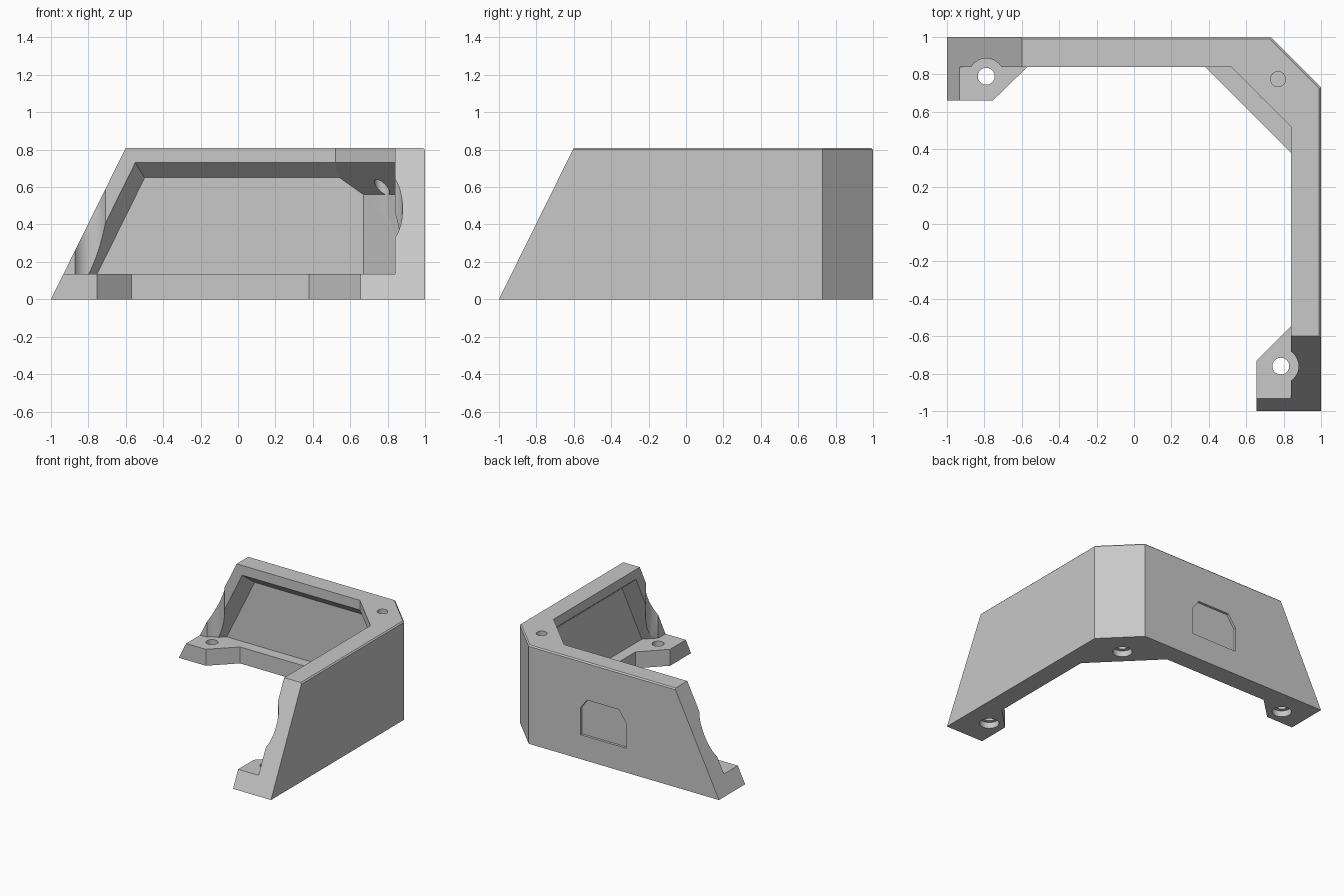
import bpy, bmesh
from mathutils import Vector

default = bpy.data.objects.get("Cube")
if default:
    bpy.data.objects.remove(default, do_unlink=True)

H, SLAB = 0.81, 0.135      # total height, base slab height
SLOPE = 0.4 / H            # lean of the two free ends
INNER, FLOOR = 0.84, 0.93  # inside of rim, bottom of recess

grey = bpy.data.materials.new("plain grey")
grey.use_nodes = True
grey.diffuse_color = (0.58, 0.58, 0.58, 1)
grey.node_tree.nodes["Principled BSDF"].inputs["Base Color"].default_value = (0.58, 0.58, 0.58, 1)


def add_object(name, bm):
    bmesh.ops.recalc_face_normals(bm, faces=bm.faces)
    mesh = bpy.data.meshes.new(name)
    bm.to_mesh(mesh)
    bm.free()
    mesh.materials.append(grey)
    obj = bpy.data.objects.new(name, mesh)
    bpy.context.collection.objects.link(obj)
    return obj


def loft(name, rings):
    """Solid through a stack of matching point rings."""
    bm = bmesh.new()
    rows = [[bm.verts.new(p) for p in ring] for ring in rings]
    for low, high in zip(rows, rows[1:]):
        for i in range(len(low)):
            j = (i + 1) % len(low)
            bm.faces.new((low[i], low[j], high[j], high[i]))
    bm.faces.new(rows[0])
    bm.faces.new(rows[-1])
    return add_object(name, bm)


def cylinder(name, x, y, radius, z0, z1):
    bm = bmesh.new()
    bmesh.ops.create_cone(bm, cap_ends=True, segments=40, radius1=radius,
                          radius2=radius, depth=z1 - z0)
    bmesh.ops.translate(bm, verts=bm.verts, vec=(x, y, (z0 + z1) / 2))
    return add_object(name, bm)


def combine(target, tool, operation="DIFFERENCE"):
    mod = target.modifiers.new("combine", "BOOLEAN")
    mod.operation, mod.solver, mod.object = operation, "EXACT", tool
    bpy.ops.object.select_all(action="DESELECT")
    bpy.context.view_layer.objects.active = target
    target.select_set(True)
    bpy.ops.object.modifier_apply(modifier=mod.name)
    bpy.data.objects.remove(tool, do_unlink=True)


def wall_ring(z, inset=0):
    end, out = -1 + SLOPE * z, 1 - inset
    turn = 0.73 - 0.414 * inset
    return [(x, y, z) for x, y in (
        (end, out), (turn, out), (out, turn), (out, end),
        (INNER, end), (INNER, 0.52), (0.52, INNER), (end, INNER))]


def slab_ring(z):
    end = -1 + SLOPE * z
    return [(x, y, z) for x, y in (
        (end, 1), (0.73, 1), (1, 0.73), (1, end), (0.655, end),
        (0.655, -0.73), (INNER, -0.545), (INNER, 0.38), (0.38, INNER),
        (-0.57, INNER), (-0.755, 0.66), (end, 0.66))]


# Corner wall with a fine top edge bevel, joined to the footed base slab
body = loft("corner_bracket", [wall_ring(0), wall_ring(H - 0.01), wall_ring(H, 0.01)])
combine(body, loft("base_slab", [slab_ring(0), slab_ring(SLAB)]), "UNION")

# Inner recess: a block trimmed by planes (point on plane, outward normal)
bm = bmesh.new()
bmesh.ops.create_cube(bm, size=2.4)
bmesh.ops.translate(bm, verts=bm.verts, vec=(0, 0, 1.2 + SLAB))
planes = [
    ((0, 0, 0.76), (0, 0, 1)),
    ((0, FLOOR, 0), (0, 1, 0)),
    ((FLOOR, 0, 0), (1, 0, 0)),
    ((0.8, 0.8, 0), (1, 1, 0)),
    ((0, INNER, 0.73), (0, 0.89, 1)),
    ((INNER, 0, 0.73), (0.89, 0, 1)),
    ((0.68, 0.68, 0.73), (0.707, 0.707, 1)),
    ((-0.91, INNER, 0), (-1, 1, SLOPE)),
    ((INNER, -0.91, 0), (1, -1, SLOPE)),
]
for point, normal in planes:
    cut = bmesh.ops.bisect_plane(bm, geom=bm.verts[:] + bm.edges[:] + bm.faces[:],
                                 plane_co=point, plane_no=Vector(normal).normalized(),
                                 clear_outer=True)
    edges = [e for e in cut["geom_cut"] if isinstance(e, bmesh.types.BMEdge)]
    if edges:
        bmesh.ops.holes_fill(bm, edges=edges)
combine(body, add_object("recess_cutter", bm))

# Screw holes in the feet and corner, counterbored from below
for x, y, clearance in ((-0.79, 0.79, True), (0.785, -0.76, True), (0.71, 0.71, False)):
    combine(body, cylinder("screw_hole", x, y, 0.045, -0.1, 0.2))
    combine(body, cylinder("counterbore", x, y, 0.073, -0.1, 0.05))
    if clearance:
        combine(body, cylinder("driver_clearance", x, y, 0.095, SLAB, 1))

# Hole through the top gusset
combine(body, cylinder("top_hole", 0.77, 0.775, 0.04, 0.45, 1))

# Shallow plain panel sunk in the back wall
panel = [(0.26, 0.2), (0.26, 0.42), (0.2, 0.5), (-0.09, 0.5), (-0.16, 0.4), (-0.16, 0.2)]
combine(body, loft("panel_cutter", [[(x, y, z) for x, z in panel] for y in (0.98, 1.1)]))

bpy.ops.object.select_all(action="DESELECT")
body.select_set(True)
bpy.context.view_layer.objects.active = body
bpy.ops.object.shade_smooth_by_angle(angle=0.35)
